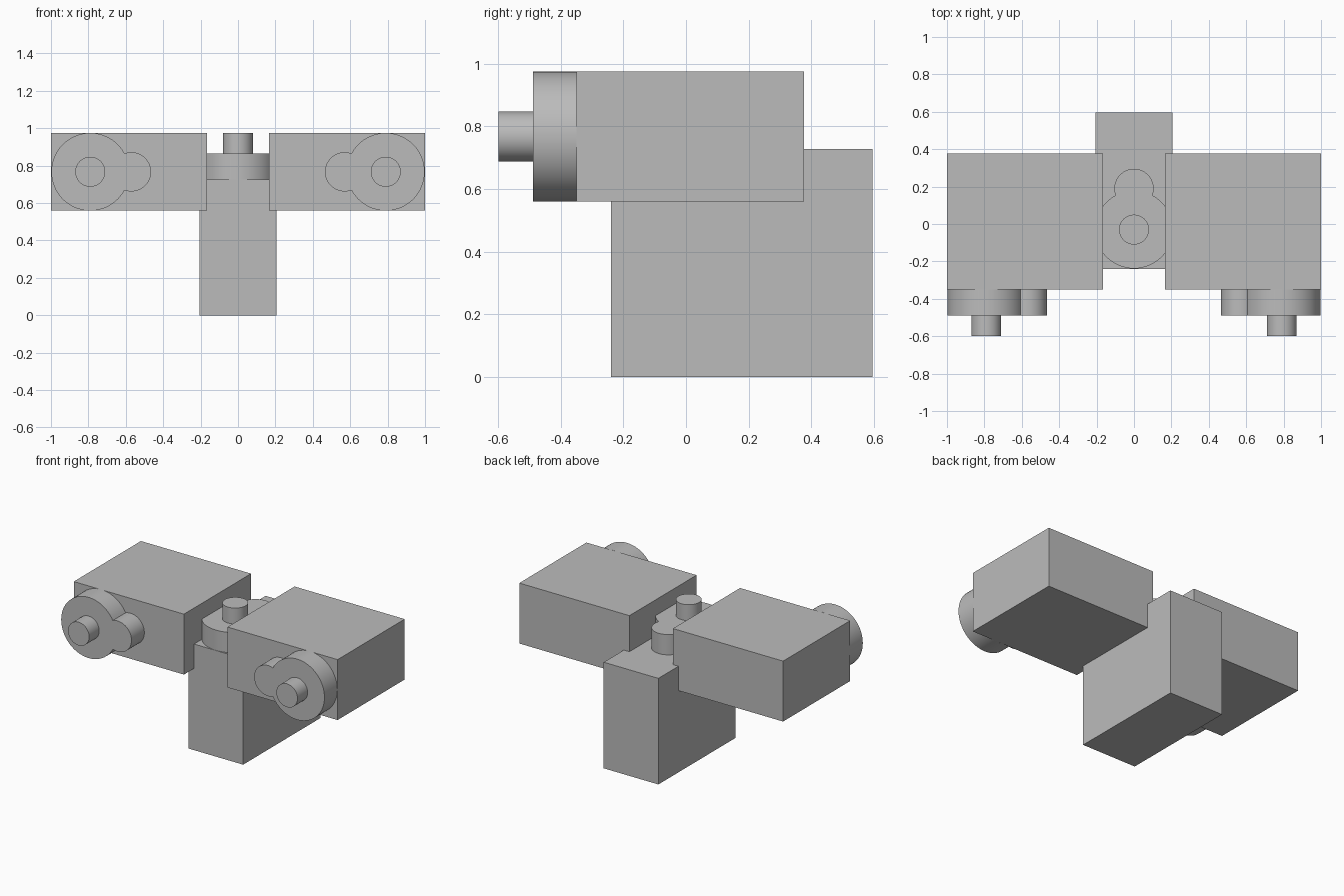
import bpy, bmesh, math
from mathutils import Matrix, Vector

cube = bpy.data.objects.get("Cube")
if cube:
    bpy.data.objects.remove(cube, do_unlink=True)

grey = bpy.data.materials.new("plain grey")
grey.use_nodes = True
grey.diffuse_color = (0.5, 0.5, 0.5, 1)
grey.node_tree.nodes["Principled BSDF"].inputs["Base Color"].default_value = (0.5, 0.5, 0.5, 1)

# Motor sizes; the origin is on the shaft axis at the bottom of the case
WIDTH, BACK, FRONT = 0.414, 0.625, -0.21
CASE_TOP, HUB_TOP, SHAFT_TOP = 0.727, 0.866, 0.975
HUB_R, LOBE_R, LOBE_Y, SHAFT_R = 0.208, 0.105, 0.22, 0.08


def arc(cy, r, start, end, steps):
    """Points on an arc around (0, cy)."""
    angles = [start + (end - start) * i / steps for i in range(steps + 1)]
    return [(r * math.cos(a), cy + r * math.sin(a)) for a in angles]


def prism(name, outline, low, high, place):
    """Extrude a flat outline from low to high and place it."""
    bm = bmesh.new()
    base = bm.faces.new([bm.verts.new((x, y, low)) for x, y in outline])
    top = bmesh.ops.extrude_face_region(bm, geom=[base])["geom"]
    bmesh.ops.translate(bm, vec=(0, 0, high - low),
                        verts=[v for v in top if isinstance(v, bmesh.types.BMVert)])
    bmesh.ops.recalc_face_normals(bm, faces=bm.faces)
    bm.transform(place)
    mesh = bpy.data.meshes.new(name)
    bm.to_mesh(mesh)
    bm.free()
    mesh.materials.append(grey)
    obj = bpy.data.objects.new(name, mesh)
    bpy.context.collection.objects.link(obj)
    bpy.ops.object.select_all(action='DESELECT')
    obj.select_set(True)
    bpy.context.view_layer.objects.active = obj
    bpy.ops.object.shade_smooth_by_angle(angle=math.radians(30))
    return obj


# Keyhole outline of the gear hub: a large disc joined to a small lobe
meet_y = (HUB_R**2 - LOBE_R**2 + LOBE_Y**2) / (2 * LOBE_Y)
meet_x = math.sqrt(HUB_R**2 - meet_y**2)
big = math.atan2(meet_y, meet_x)
small = math.atan2(meet_y - LOBE_Y, meet_x)
hub = arc(0, HUB_R, math.pi - big, 2 * math.pi + big, 56)
hub += arc(LOBE_Y, LOBE_R, small, math.pi - small, 40)[1:-1]
shaft = arc(0, SHAFT_R, 0, 2 * math.pi, 48)[:-1]
half = WIDTH / 2
case = [(-half, FRONT), (half, FRONT), (half, BACK), (-half, BACK)]


def motor(side, origin, along, axis):
    """Box motor whose length runs along one direction and shaft along another."""
    y, z = Vector(along), Vector(axis)
    turn = Matrix((y.cross(z), y, z)).transposed().to_4x4()
    place = Matrix.Translation(origin) @ turn
    prism(side + "_motor_case", case, 0, CASE_TOP, place)
    prism(side + "_gear_hub", hub, CASE_TOP, HUB_TOP, place)
    prism(side + "_output_shaft", shaft, HUB_TOP, SHAFT_TOP, place)


# Upright centre motor and two side motors with shafts to the front
motor("centre", (0, -0.03, 0), (0, 1, 0), (0, 0, 1))
for side, s in (("left", 1), ("right", -1)):
    motor(side, (s * 0.79, 0.377, 0.767), (-s, 0, 0), (0, -1, 0))
